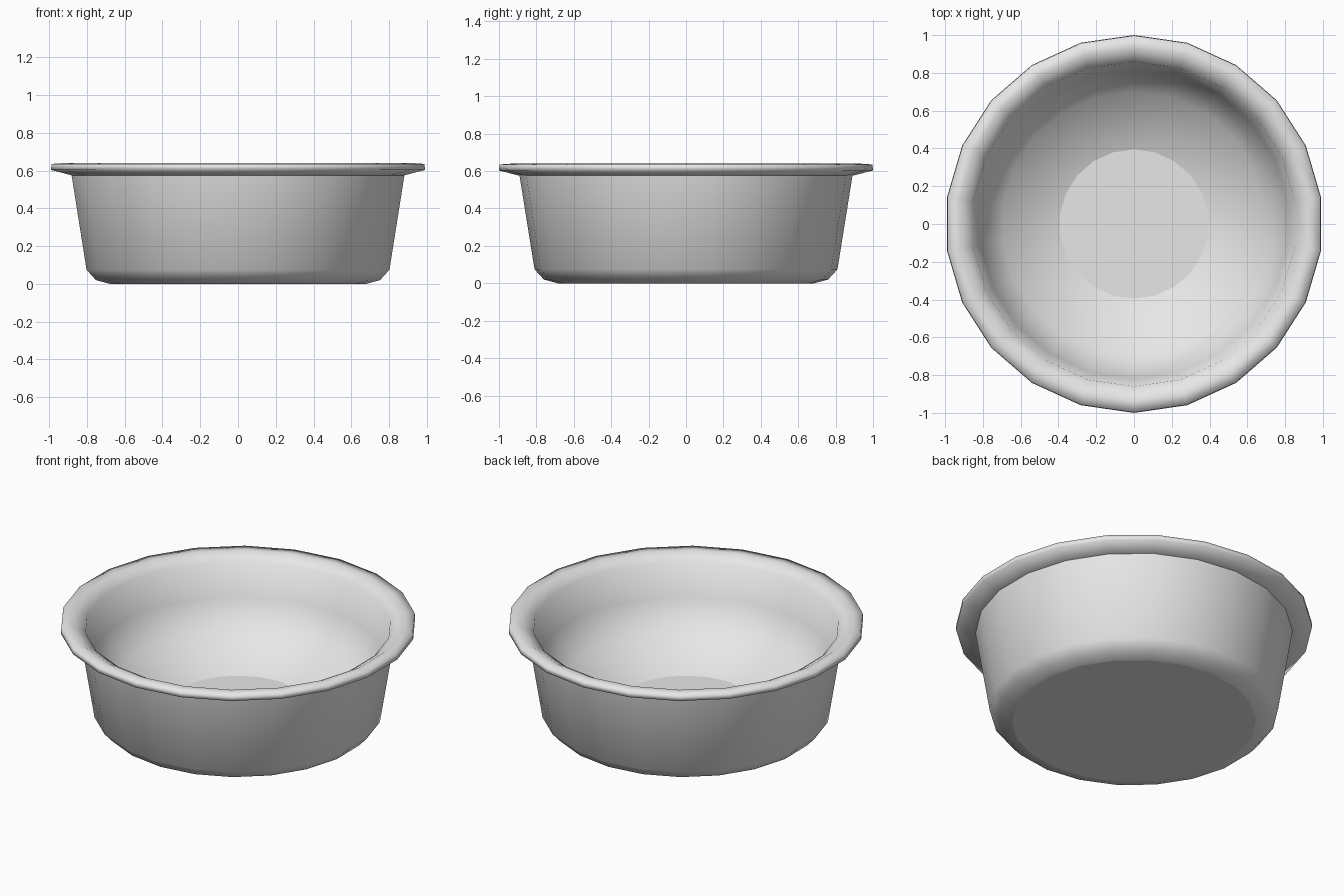
import bpy, bmesh
from math import sin, cos, pi

if "Cube" in bpy.data.objects:
    bpy.data.objects.remove(bpy.data.objects["Cube"], do_unlink=True)

SIDES = 22

# Single light grey finish
grey = bpy.data.materials.new("light_grey")
grey.use_nodes = True
colour = (0.8, 0.8, 0.8, 1)
grey.diffuse_color = colour
grey.node_tree.nodes["Principled BSDF"].inputs["Base Color"].default_value = colour

# Profile (radius, height, sharp ring) from the underside, round the rim, to the inner floor
profile = [
    (0.685, 0.0, True),
    (0.76, 0.02, False),
    (0.81, 0.075, False),
    (0.89, 0.575, True),
    (1.0, 0.603, False),
    (0.997, 0.635, False),
    (0.93, 0.64, False),
    (0.86, 0.6, False),
    (0.82, 0.4, False),
    (0.70, 0.22, False),
    (0.395, 0.11, True),
]


def lathe(name, points, material):
    """Revolve a profile into a closed faceted body with flat end caps."""
    bm = bmesh.new()
    rings = []
    for radius, height, _ in points:
        angles = [pi / 2 + 2 * pi * i / SIDES for i in range(SIDES)]
        rings.append([bm.verts.new((radius * cos(a), radius * sin(a), height)) for a in angles])
    for low, high in zip(rings, rings[1:]):
        for i in range(SIDES):
            j = (i + 1) % SIDES
            bm.faces.new((low[i], low[j], high[j], high[i])).smooth = True
    bm.faces.new(reversed(rings[0]))
    bm.faces.new(rings[-1])
    for ring, point in zip(rings, points):
        for i in range(SIDES):
            edge = bm.edges.get((ring[i], ring[(i + 1) % SIDES]))
            edge.smooth = not point[2]
    bmesh.ops.recalc_face_normals(bm, faces=bm.faces)
    mesh = bpy.data.meshes.new(name)
    bm.to_mesh(mesh)
    bm.free()
    mesh.materials.append(material)
    obj = bpy.data.objects.new(name, mesh)
    bpy.context.collection.objects.link(obj)
    return obj


# Bowl with a flared rim
lathe("bowl", profile, grey)
